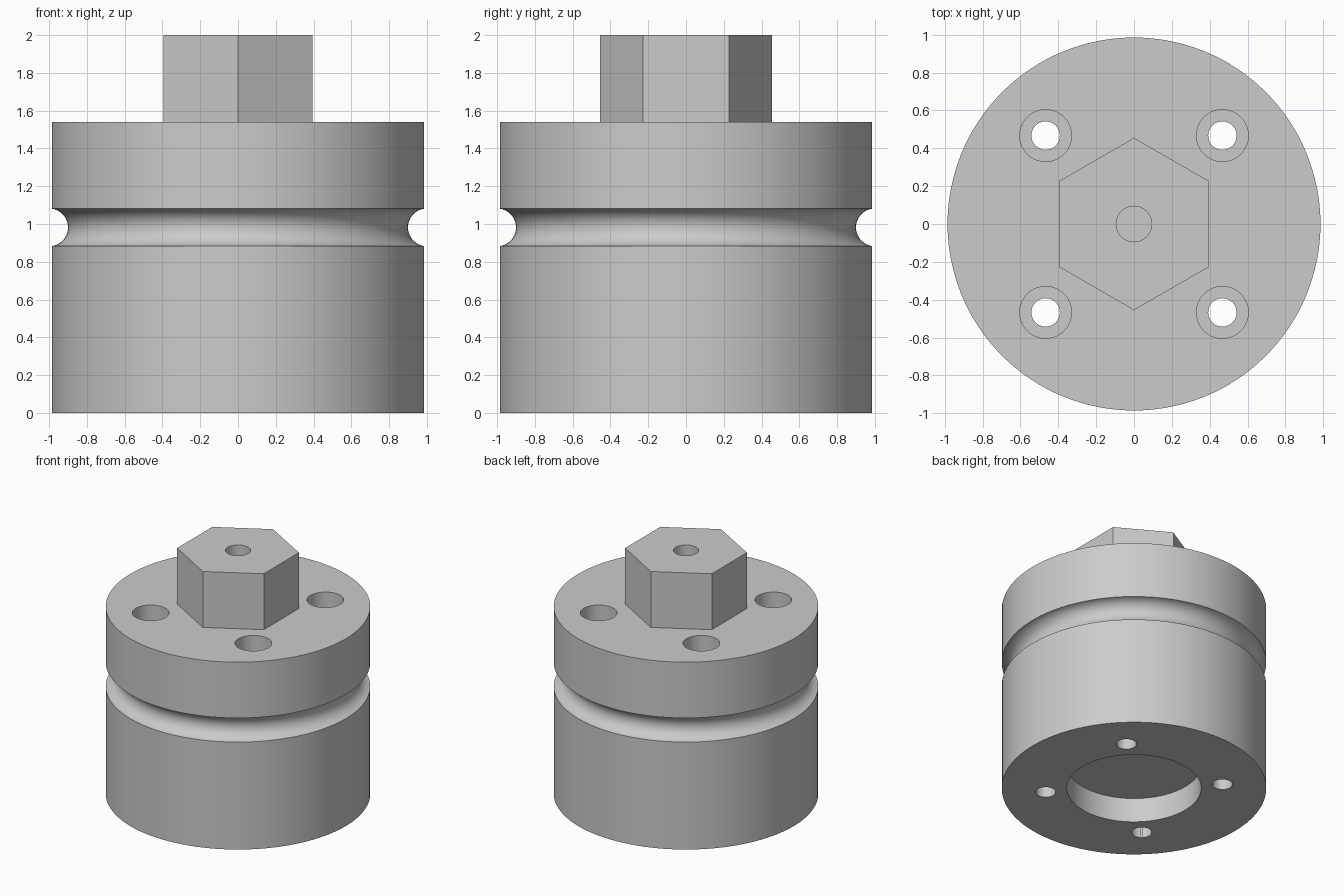
import bpy, bmesh
from math import pi, cos, sin, acos, radians

cube = bpy.data.objects.get("Cube")
if cube:
    bpy.data.objects.remove(cube, do_unlink=True)

metal = bpy.data.materials.new("plain grey metal")
metal.use_nodes = True
GREY = (0.6, 0.6, 0.6, 1)
metal.diffuse_color = GREY
metal.node_tree.nodes["Principled BSDF"].inputs["Base Color"].default_value = GREY

RADIUS, SHOULDER, TOP = 0.985, 1.54, 2.0


def add_object(name, bm):
    bmesh.ops.recalc_face_normals(bm, faces=bm.faces)
    mesh = bpy.data.meshes.new(name)
    bm.to_mesh(mesh)
    bm.free()
    mesh.materials.append(metal)
    obj = bpy.data.objects.new(name, mesh)
    bpy.context.collection.objects.link(obj)
    return obj


def lathe(name, profile, steps=128):
    bm = bmesh.new()
    verts = [bm.verts.new((r, 0, z)) for r, z in profile]
    edges = [bm.edges.new(pair) for pair in zip(verts, verts[1:])]
    bmesh.ops.spin(bm, geom=verts + edges, cent=(0, 0, 0), axis=(0, 0, 1),
                   angle=2 * pi, steps=steps, use_merge=False)
    bmesh.ops.remove_doubles(bm, verts=bm.verts, dist=1e-4)
    return add_object(name, bm)


def prism(name, sides, radius, bottom, top, x=0, y=0, turn=0):
    bm = bmesh.new()
    ring = [bm.verts.new((x + radius * cos(turn + 2 * pi * i / sides),
                          y + radius * sin(turn + 2 * pi * i / sides), bottom))
            for i in range(sides)]
    base = bm.faces.new(ring)
    side = bmesh.ops.extrude_face_region(bm, geom=[base])["geom"]
    for v in side:
        if isinstance(v, bmesh.types.BMVert):
            v.co.z = top
    return add_object(name, bm)


def combine(target, tool, operation):
    mod = target.modifiers.new(operation.lower(), "BOOLEAN")
    mod.operation, mod.solver, mod.object = operation, "EXACT", tool
    bpy.context.view_layer.objects.active = target
    bpy.ops.object.modifier_apply(modifier=mod.name)
    bpy.data.objects.remove(tool, do_unlink=True)


# Turned body: blind bore underneath, round groove in the side
groove_r, groove_x, groove_z = 0.1, 1.0, 0.982
spread = acos((groove_x - RADIUS) / groove_r)
groove = [(groove_x - groove_r * cos(a), groove_z + groove_r * sin(a))
          for a in (spread * (i / 10 - 1) for i in range(21))]
body = lathe("grooved_body", [(0, 0.2), (0.5, 0.2), (0.5, 0), (RADIUS, 0)] + groove
             + [(RADIUS, SHOULDER), (0, SHOULDER)])

# Hexagonal drive on top
combine(body, prism("hex_drive", 6, 0.455, SHOULDER - 0.1, TOP, turn=pi / 2), "UNION")

# Blind centre hole
combine(body, prism("centre_hole", 48, 0.094, TOP - 0.5, TOP + 0.1), "DIFFERENCE")

# Four counterbored bolt holes
for x in (-0.467, 0.467):
    for y in (-0.467, 0.467):
        combine(body, prism("bolt_hole", 32, 0.075, -0.1, TOP, x, y), "DIFFERENCE")
        combine(body, prism("counterbore", 48, 0.137, SHOULDER - 0.3, TOP, x, y), "DIFFERENCE")

# Smooth round walls, crisp edges
bpy.ops.object.select_all(action="DESELECT")
body.select_set(True)
bpy.context.view_layer.objects.active = body
bpy.ops.object.shade_smooth_by_angle(angle=radians(30))
